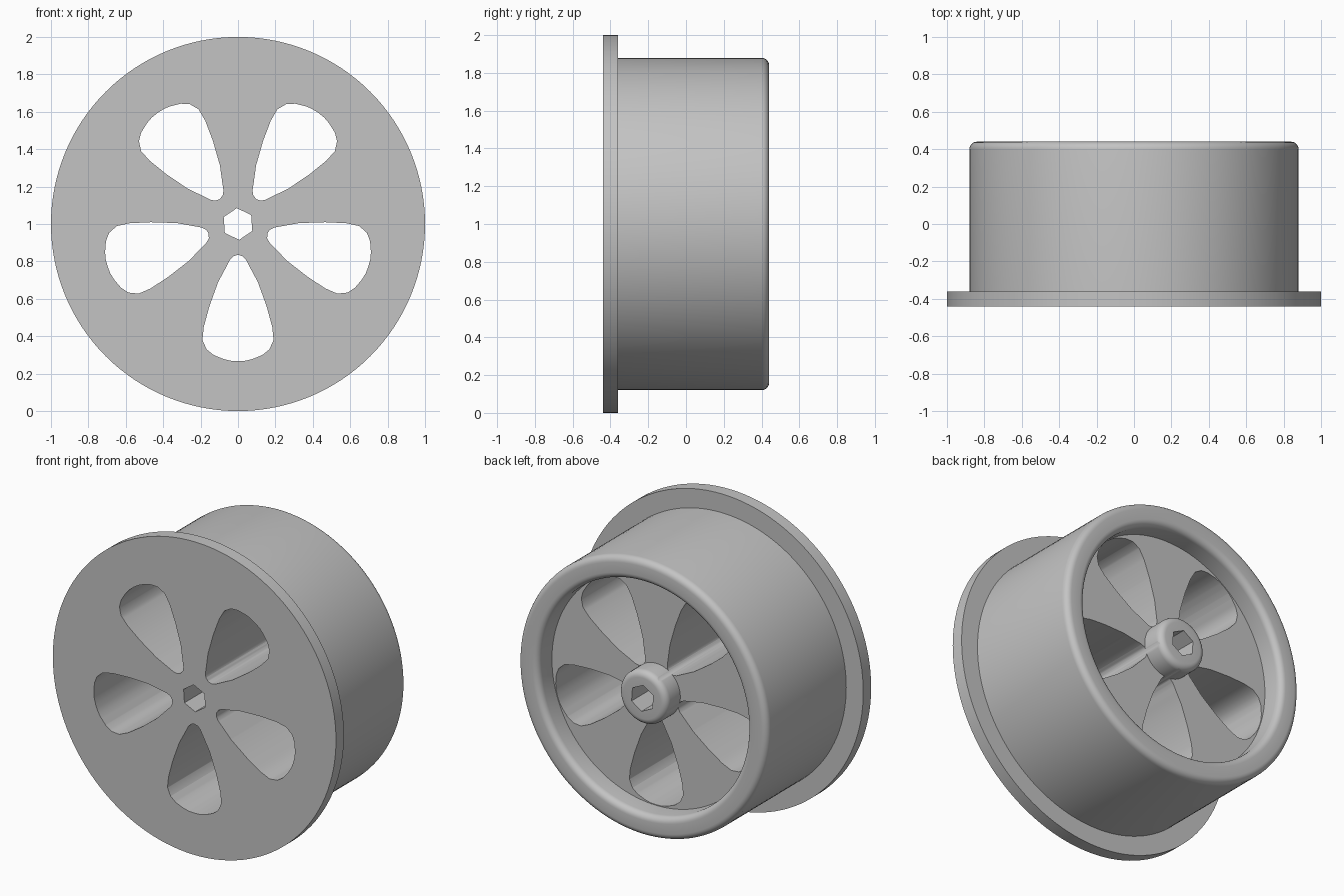
import bpy, bmesh
from math import sin, cos, pi, radians
from mathutils import Matrix, Vector

cube = bpy.data.objects.get("Cube")
if cube:
    bpy.data.objects.remove(cube, do_unlink=True)

grey = bpy.data.materials.new("plain_grey")
grey.use_nodes = True
colour = (0.55, 0.55, 0.55, 1)
grey.diffuse_color = colour
grey.node_tree.nodes["Principled BSDF"].inputs["Base Color"].default_value = colour

CENTRE_Z = 1.0
FRONT, BACK, FLOOR = -0.44, 0.44, 0.30
FILLET = 0.04


def make_object(name, bm):
    bmesh.ops.recalc_face_normals(bm, faces=bm.faces)
    mesh = bpy.data.meshes.new(name)
    bm.to_mesh(mesh)
    bm.free()
    mesh.materials.append(grey)
    obj = bpy.data.objects.new(name, mesh)
    bpy.context.collection.objects.link(obj)
    return obj


def arc(r, y, start, end, steps=6):
    """Rounded corner of the lathe profile."""
    angles = [radians(start + (end - start) * i / steps) for i in range(steps + 1)]
    return [(r + FILLET * cos(a), y + FILLET * sin(a)) for a in angles]


def lathe(name, profile, segments=128):
    """Turn an (r, y) profile around the wheel axis."""
    bm = bmesh.new()
    verts = [bm.verts.new((r, y, CENTRE_Z)) for r, y in profile]
    edges = [bm.edges.new(pair) for pair in zip(verts, verts[1:])]
    bmesh.ops.spin(bm, geom=verts + edges, cent=(0, 0, CENTRE_Z), axis=(0, 1, 0),
                   angle=2 * pi, steps=segments, use_duplicate=False)
    bmesh.ops.remove_doubles(bm, verts=bm.verts, dist=0.0005)
    return make_object(name, bm)


def prism(name, outline, angle):
    """Push an (x, z) outline right through the wheel, turned about its axis."""
    bm = bmesh.new()
    turn = Matrix.Rotation(angle, 4, 'Y')
    lift = Vector((0, 0, CENTRE_Z))
    face = bm.faces.new([bm.verts.new(turn @ Vector((x, -0.6, z)) + lift) for x, z in outline])
    out = bmesh.ops.extrude_face_region(bm, geom=[face])
    moved = [v for v in out["geom"] if isinstance(v, bmesh.types.BMVert)]
    bmesh.ops.translate(bm, verts=moved, vec=(0, 1.2, 0))
    obj = make_object(name, bm)
    obj.hide_render = True
    return obj


# Flange, drum, rounded rim, recessed floor and hub in one turned profile
edge = BACK - FILLET
profile = [(0, FRONT), (1, FRONT), (1, -0.36), (0.88, -0.36)]
profile += arc(0.88 - FILLET, edge, 0, 90)
profile += arc(0.737 + FILLET, edge, 90, 180)
profile += [(0.737, FLOOR), (0.17, FLOOR)]
profile += arc(0.17 - FILLET, edge, 0, 90)
profile += [(0, BACK)]
wheel = lathe("wheel", profile)

# Five petal-shaped openings, given as (half width, distance from axis)
half = [(0.024, 0.172), (0.042, 0.19), (0.064, 0.232), (0.106, 0.31),
        (0.153, 0.44), (0.183, 0.55), (0.19, 0.62), (0.168, 0.67),
        (0.131, 0.70), (0.077, 0.722), (0.04, 0.731)]
petal = [(0, -0.165)] + [(w, -d) for w, d in half] + [(0, -0.733)]
petal += [(-w, -d) for w, d in reversed(half)]
cutters = [prism("petal_cutter", petal, i * 2 * pi / 5) for i in range(5)]

# Hexagonal axle hole
hexagon = [(0.085 * cos(i * pi / 3), 0.085 * sin(i * pi / 3)) for i in range(6)]
cutters.append(prism("axle_cutter", hexagon, radians(-94)))

bpy.ops.object.select_all(action='DESELECT')
wheel.select_set(True)
bpy.context.view_layer.objects.active = wheel
for cutter in cutters:
    mod = wheel.modifiers.new("opening", 'BOOLEAN')
    mod.operation = 'DIFFERENCE'
    mod.solver = 'EXACT'
    mod.object = cutter
    bpy.ops.object.modifier_apply(modifier=mod.name)
    bpy.data.objects.remove(cutter, do_unlink=True)

bpy.ops.object.shade_smooth_by_angle(angle=radians(35))
